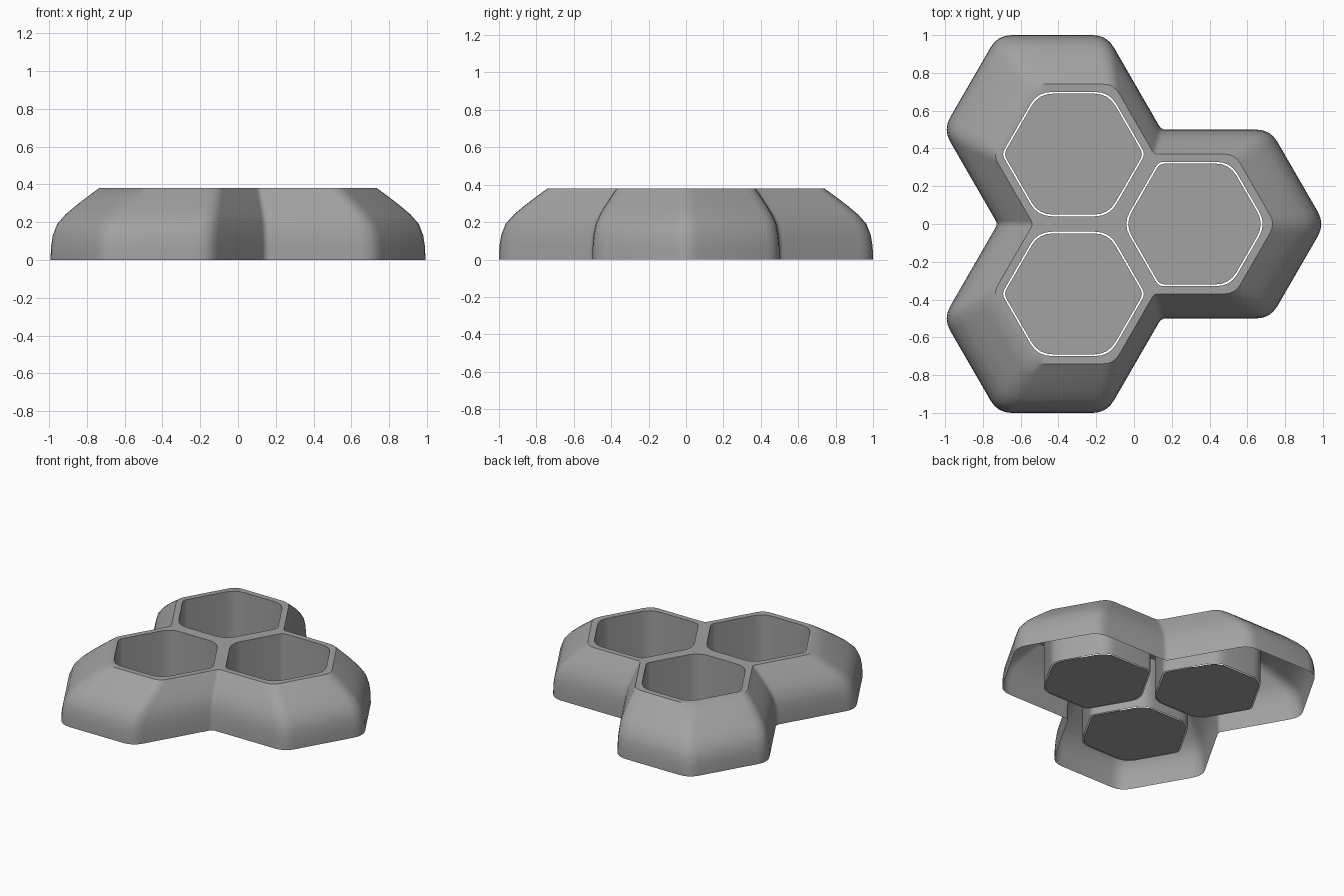
import bpy, bmesh, math
from mathutils import Vector

if "Cube" in bpy.data.objects:
    bpy.data.objects.remove(bpy.data.objects["Cube"])

grey = bpy.data.materials.new("plain grey")
grey.diffuse_color = (0.36, 0.36, 0.36, 1)
grey.use_nodes = True
grey.node_tree.nodes["Principled BSDF"].inputs["Base Color"].default_value = grey.diffuse_color

R = 1 / math.sqrt(3)          # circumradius of a hexagon with apothem 0.5
CENTRES = [Vector((0.433, 0)), Vector((-0.433, 0.5)), Vector((-0.433, -0.5))]
TOP_SCALE, TOP_Z = 0.74, 0.38


def corner(centre, deg, radius):
    a = math.radians(deg)
    return centre + Vector((math.cos(a), math.sin(a))) * radius


def fillet(points, lengths, segs=4):
    """Round each polygon corner, starting the curve the given length away."""
    out = []
    for i, p in enumerate(points):
        t = lengths[i]
        a = p + (points[i - 1] - p).normalized() * t
        b = p + (points[(i + 1) % len(points)] - p).normalized() * t
        for k in range(segs + 1):
            u = k / segs
            out.append(a * (1 - u) ** 2 + p * (2 * u * (1 - u)) + b * u * u)
    return out


def ring(bm, pts, z, scale=1.0):
    return [bm.verts.new((p.x * scale, p.y * scale, z)) for p in pts]


def bridge(bm, low, high):
    n = len(low)
    for i in range(n):
        j = (i + 1) % n
        bm.faces.new((low[i], low[j], high[j], high[i]))


def loop_edges(bm, verts):
    return [bm.edges.get((verts[i - 1], verts[i])) or bm.edges.new((verts[i - 1], verts[i]))
            for i in range(len(verts))]


def finish(bm, name):
    mesh = bpy.data.meshes.new(name)
    bm.to_mesh(mesh)
    bm.free()
    mesh.materials.append(grey)
    obj = bpy.data.objects.new(name, mesh)
    bpy.context.collection.objects.link(obj)
    bpy.ops.object.select_all(action='DESELECT')
    obj.select_set(True)
    bpy.context.view_layer.objects.active = obj
    bpy.ops.object.shade_smooth_by_angle(angle=math.radians(34))


# Outline of three joined hexagons, with tight notches where they meet
outline, rounding = [], []
for c, degs in zip(CENTRES, [(240, 300, 0, 60), (0, 60, 120, 180), (240, 240, 180, 300)]):
    if c.y < 0:
        degs = (120, 180, 240, 300)
    for k, d in enumerate(degs):
        outline.append(corner(c, d, R))
        rounding.append(0.075 if k else 0.025)
outline = fillet(outline, rounding)


# Rounded hexagon for each cup; some corners are tighter
def cup_outline(c, apothem):
    tight = (120, 240) if c.y == 0 else (0, 180)
    degs = range(0, 360, 60)
    pts = [corner(c * TOP_SCALE, d, apothem / math.cos(math.pi / 6)) for d in degs]
    return fillet(pts, [0.03 if d in tight else 0.075 for d in degs])


# Open-bottomed domed shell with three cup walls hanging from its top
bm = bmesh.new()
PROFILE = [(1, 0), (0.998, 0.07), (0.988, 0.13), (0.965, 0.19), (0.921, 0.24),
           (0.865, 0.287), (0.805, 0.333), (TOP_SCALE, TOP_Z)]
rings = [ring(bm, outline, z, s) for s, z in PROFILE]
for low, high in zip(rings, rings[1:]):
    bridge(bm, low, high)
rim_edges = loop_edges(bm, rings[-1])
for c in CENTRES:
    pts = cup_outline(c, 0.329)
    top, bottom = ring(bm, pts, TOP_Z), ring(bm, pts, 0.005)
    bridge(bm, top, bottom)
    rim_edges += loop_edges(bm, top)
bmesh.ops.triangle_fill(bm, edges=rim_edges, use_beauty=True, normal=(0, 0, 1))
bmesh.ops.recalc_face_normals(bm, faces=bm.faces)
if max(bm.faces, key=lambda f: f.calc_center_median().z).normal.z < 0:
    bmesh.ops.reverse_faces(bm, faces=bm.faces)
finish(bm, "domed_shell")

# Loose cup floors, slightly smaller than the walls
for name, c in zip(("right_cup_floor", "back_cup_floor", "front_cup_floor"), CENTRES):
    bm = bmesh.new()
    bm.faces.new(ring(bm, cup_outline(c, 0.32), 0.005))
    finish(bm, name)
